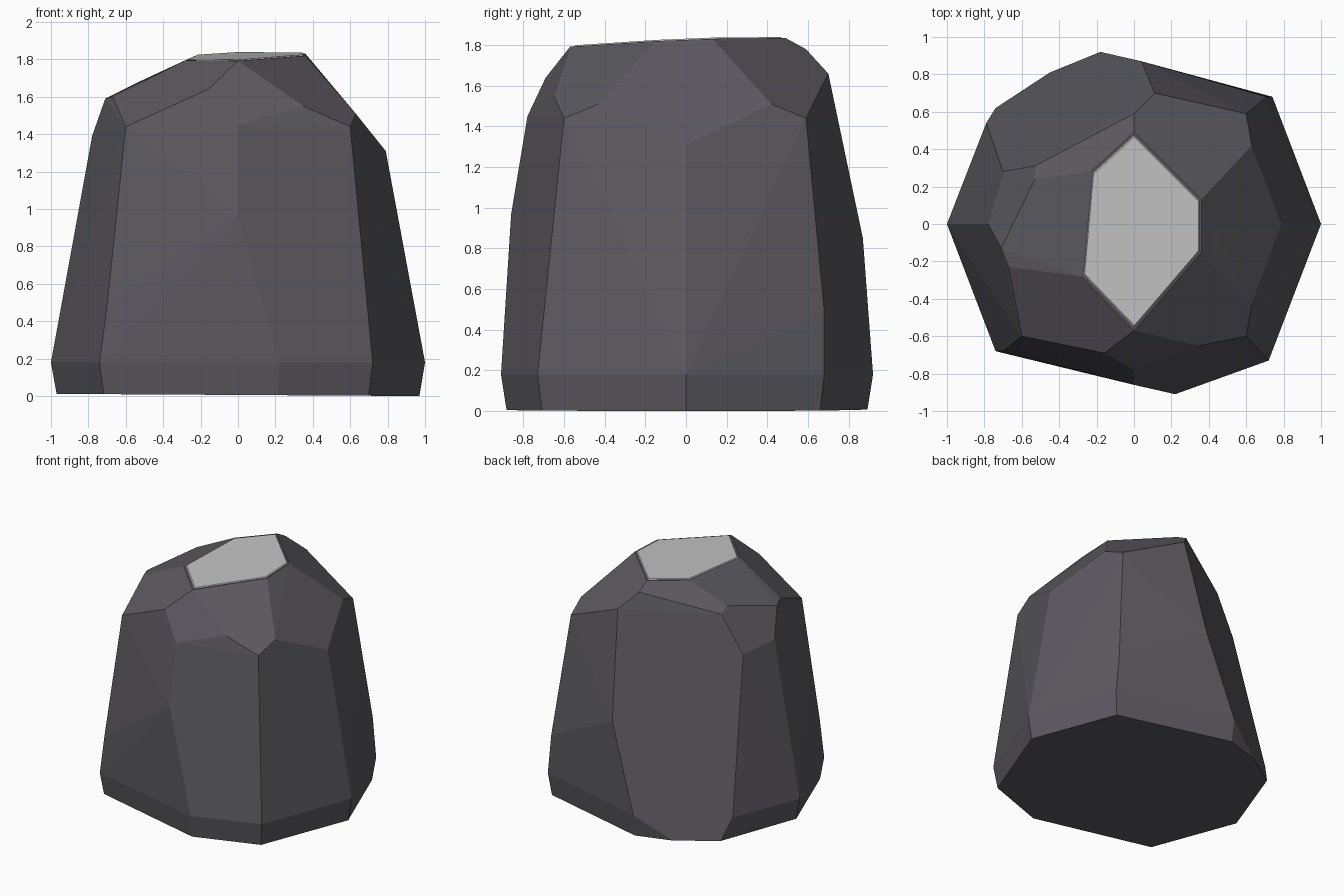
import bpy, bmesh, math

if "Cube" in bpy.data.objects:
    bpy.data.objects.remove(bpy.data.objects["Cube"])


def material(name, rgb):
    m = bpy.data.materials.new(name)
    m.diffuse_color = (*rgb, 1)
    m.use_nodes = True
    m.node_tree.nodes["Principled BSDF"].inputs["Base Color"].default_value = m.diffuse_color
    return m


def add_object(name, bm, mat):
    bmesh.ops.recalc_face_normals(bm, faces=bm.faces[:])
    mesh = bpy.data.meshes.new(name)
    bm.to_mesh(mesh)
    bm.free()
    mesh.materials.append(mat)
    ob = bpy.data.objects.new(name, mesh)
    bpy.context.collection.objects.link(ob)
    return ob


def cap_z(x, y):
    """Slightly tilted plane of the flat top."""
    return 1.815 + 0.03 * x + 0.04 * y


rock_grey = material("dark rock grey", (0.105, 0.1, 0.115))
cap_grey = material("light cap grey", (0.55, 0.55, 0.55))

# Cross-sections of the boulder, bottom to top
widest = [(1, 0), (.72, -.73), (.22, -.91), (-.74, -.68),
          (-1, 0), (-.79, .54), (-.18, .92), (.74, .68)]
foot = [(.97 * x, .97 * y) for x, y in widest if (x, y) != (-.79, .54)]
foot += [(-.74, .62), (-.45, .81)]
waist = [(0, -.86, .97), (-.70, -.68, .48), (.04, .87, .85), (.71, .68, .49)]
shoulder = [(.79, 0, 1.31), (.63, -.43, 1.51), (.60, -.60, 1.44), (.35, -.65, 1.55),
            (0, -.78, 1.45), (-.16, -.69, 1.64), (-.60, -.60, 1.44), (-.67, -.23, 1.60),
            (-.71, -.13, 1.59), (-.78, 0, 1.39), (-.70, .28, 1.35), (-.53, .31, 1.64),
            (-.53, .24, 1.68), (0, .59, 1.78), (.11, .70, 1.66), (.60, .59, 1.44),
            (.63, .42, 1.51)]
cap = [(0, .49), (.36, .13), (.36, -.15), (0, -.57), (-.28, -.28), (-.23, .28)]

# Boulder: faceted hull around the cross-sections
bm = bmesh.new()
points = [(x, y, .006 * (1 - x)) for x, y in foot]
points += [(x, y, .18) for x, y in widest] + waist + shoulder
points += [(x, y, cap_z(x, y)) for x, y in cap]
for p in points:
    bm.verts.new(p)
hull = bmesh.ops.convex_hull(bm, input=bm.verts[:])
loose = [v for v in bm.verts if not v.link_faces]
bmesh.ops.delete(bm, geom=loose, context='VERTS')
bmesh.ops.dissolve_limit(bm, angle_limit=math.radians(3), verts=bm.verts[:], edges=bm.edges[:])
add_object("boulder", bm, rock_grey)

# Pale flat cap: thin plate with a bevelled rim
bm = bmesh.new()
cx, cy = .04, -.02
rings = []
for scale, lift in ((.975, -.002), (.95, .006)):
    ring = []
    for x, y in cap:
        px, py = cx + (x - cx) * scale, cy + (y - cy) * scale
        ring.append(bm.verts.new((px, py, cap_z(px, py) + lift)))
    rings.append(ring)
n = len(cap)
for i in range(n):
    j = (i + 1) % n
    bm.faces.new((rings[0][i], rings[0][j], rings[1][j], rings[1][i]))
bm.faces.new(rings[1])
bm.faces.new(rings[0][::-1])
add_object("top_cap", bm, cap_grey)
